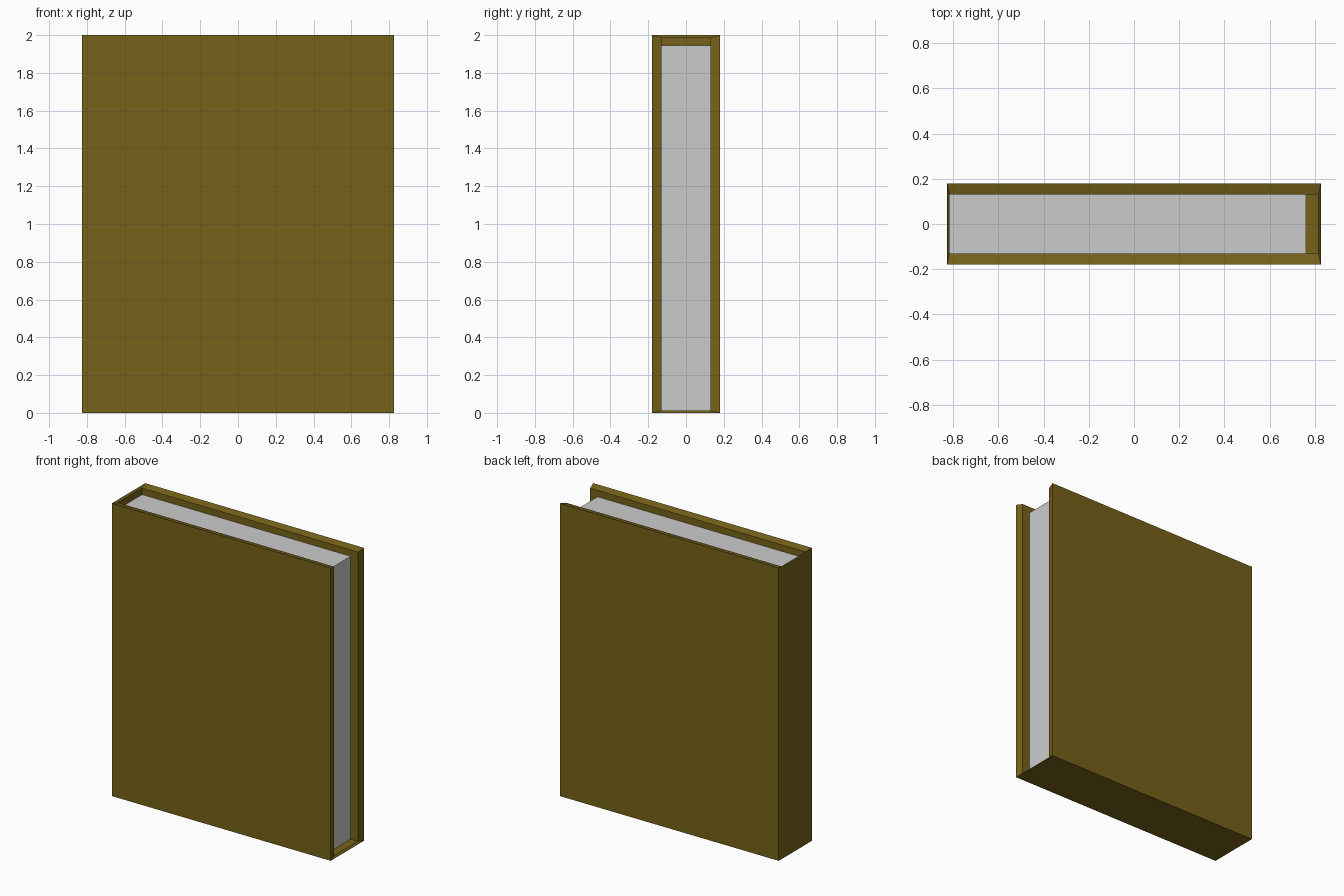
import bpy, bmesh

if "Cube" in bpy.data.objects:
    bpy.data.objects.remove(bpy.data.objects["Cube"])

def box(bm, lo, hi):
    """Add a box between two corners; returns verts keyed by corner signs and the faces."""
    v = {(i, j, k): bm.verts.new(((lo, hi)[i][0], (lo, hi)[j][1], (lo, hi)[k][2]))
         for i in (0, 1) for j in (0, 1) for k in (0, 1)}
    return v

def loop(axis, side):
    """Corner keys going round one side of a box."""
    keys = []
    for a, b in ((0, 0), (1, 0), (1, 1), (0, 1)):
        k = [a, b]
        k.insert(axis, side)
        keys.append(tuple(k))
    return keys

def finish(bm, name, material=None):
    bmesh.ops.recalc_face_normals(bm, faces=bm.faces)
    mesh = bpy.data.meshes.new(name)
    bm.to_mesh(mesh)
    bm.free()
    obj = bpy.data.objects.new(name, mesh)
    bpy.context.collection.objects.link(obj)
    if material:
        mesh.materials.append(material)
    return obj

olive = bpy.data.materials.new("olive_cover")
olive.diffuse_color = (0.18, 0.123, 0.01, 1)
olive.use_nodes = True
olive.node_tree.nodes["Principled BSDF"].inputs["Base Color"].default_value = olive.diffuse_color

# Cover: outer and inner shells of a case, open at the top and right
bm = bmesh.new()
outer = box(bm, (-0.827, -0.18, 0), (0.827, 0.18, 2))
inner = box(bm, (-0.816, -0.13, 0.012), (0.816, 0.13, 1.988))
walls = [loop(0, 0), loop(1, 0), loop(1, 1), loop(2, 0)]
edges = {}
for keys in walls:
    for shell in (outer, inner):
        bm.faces.new([shell[k] for k in keys])
    for a, b in zip(keys, keys[1:] + keys[:1]):
        e = tuple(sorted((a, b)))
        edges[e] = edges.get(e, 0) + 1
# Sloped rim joining the shells along the open edges
for (a, b), count in edges.items():
    if count == 1:
        bm.faces.new((outer[a], outer[b], inner[b], inner[a]))
finish(bm, "cover", olive)

# Page block
bm = bmesh.new()
block = box(bm, (-0.816, -0.13, 0.012), (0.76, 0.13, 1.944))
for axis in range(3):
    for side in (0, 1):
        bm.faces.new([block[k] for k in loop(axis, side)])
finish(bm, "pages")
